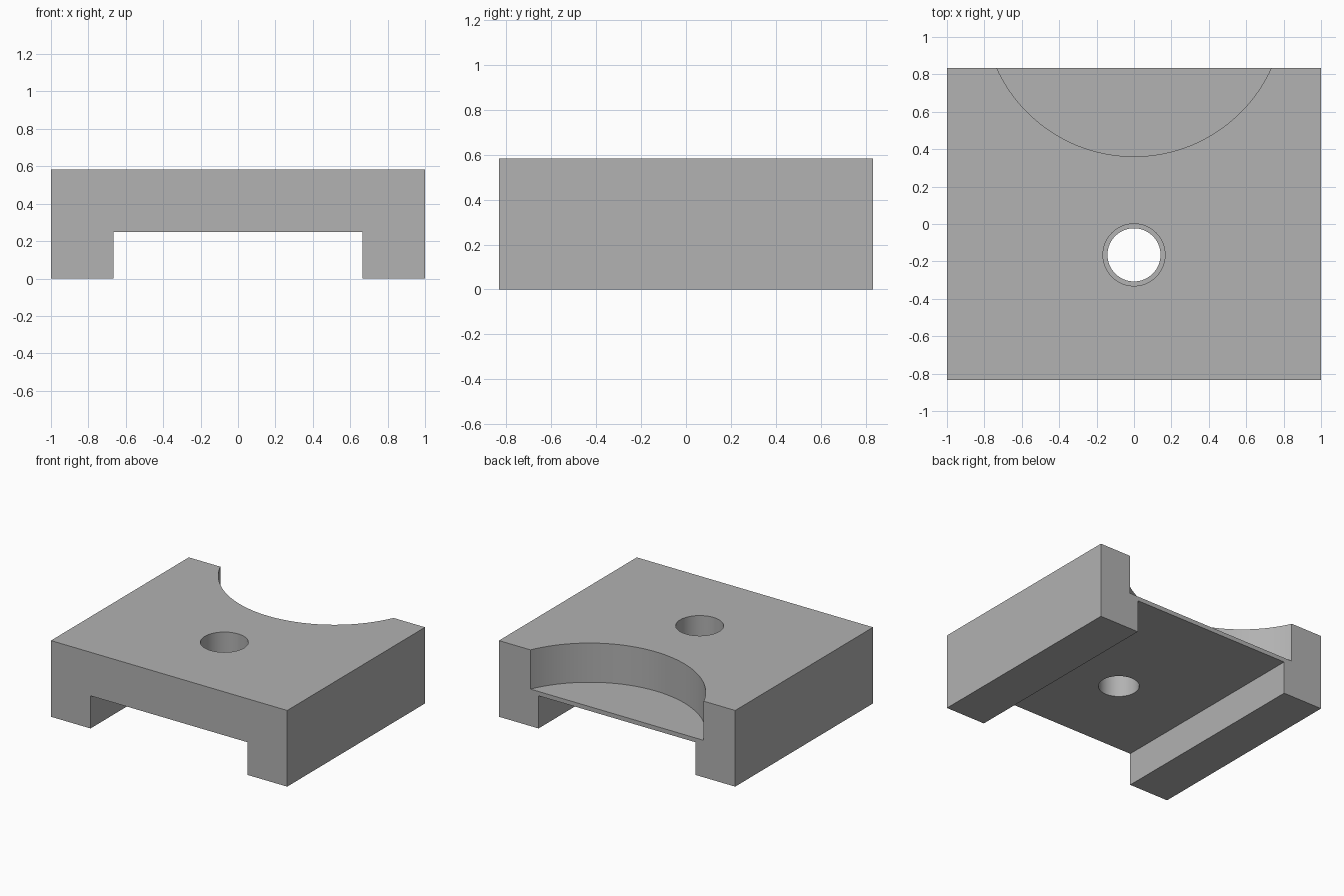
import bpy, bmesh, math

cube = bpy.data.objects.get("Cube")
if cube:
    bpy.data.objects.remove(cube, do_unlink=True)

WIDTH, DEPTH, HEIGHT = 2.0, 1.667, 0.583
CHANNEL_HALF, CHANNEL_TOP = 0.665, 0.25
HOLE_Y = -0.165

gray = bpy.data.materials.new("plain gray")
gray.use_nodes = True
color = (0.445, 0.445, 0.445, 1)
gray.diffuse_color = color
gray.node_tree.nodes["Principled BSDF"].inputs["Base Color"].default_value = color


def make_object(name, bm):
    bmesh.ops.recalc_face_normals(bm, faces=bm.faces)
    mesh = bpy.data.meshes.new(name)
    bm.to_mesh(mesh)
    bm.free()
    mesh.materials.append(gray)
    obj = bpy.data.objects.new(name, mesh)
    bpy.context.collection.objects.link(obj)
    return obj


def cut_cylinder(target, name, y, radius, bottom, top, sides):
    """Cut an upright round pocket or hole, then drop the cutter."""
    bm = bmesh.new()
    bmesh.ops.create_cone(bm, cap_ends=True, segments=sides, radius1=radius,
                          radius2=radius, depth=top - bottom)
    bmesh.ops.translate(bm, verts=bm.verts, vec=(0, y, (top + bottom) / 2))
    cutter = make_object(name, bm)
    cutter.hide_render = True
    mod = target.modifiers.new(name, "BOOLEAN")
    mod.operation = "DIFFERENCE"
    mod.solver = "EXACT"
    mod.object = cutter
    bpy.context.view_layer.objects.active = target
    bpy.ops.object.modifier_apply(modifier=mod.name)
    bpy.data.objects.remove(cutter, do_unlink=True)


# Channelled block: half profile mirrored, then extruded front to back
half = [(WIDTH / 2, HEIGHT), (WIDTH / 2, 0), (CHANNEL_HALF, 0),
        (CHANNEL_HALF, CHANNEL_TOP)]
profile = half + [(-x, z) for x, z in reversed(half)]
bm = bmesh.new()
face = bm.faces.new([bm.verts.new((x, -DEPTH / 2, z)) for x, z in profile])
extruded = bmesh.ops.extrude_face_region(bm, geom=[face])["geom"]
bmesh.ops.translate(bm, vec=(0, DEPTH, 0),
                    verts=[v for v in extruded if isinstance(v, bmesh.types.BMVert)])
block = make_object("channelled_block", bm)

# Round pocket in the back edge, leaving a thin floor
cut_cylinder(block, "back_pocket", 1.167, 0.806, 0.283, HEIGHT + 0.2, 160)

# Stepped bolt hole: narrow through hole, wider upper half
cut_cylinder(block, "through_hole", HOLE_Y, 0.142, CHANNEL_TOP - 0.1, HEIGHT + 0.1, 64)
cut_cylinder(block, "upper_bore", HOLE_Y, 0.166, 0.417, HEIGHT + 0.1, 64)

# Smooth round walls, sharp edges
bpy.ops.object.select_all(action="DESELECT")
block.select_set(True)
bpy.context.view_layer.objects.active = block
bpy.ops.object.shade_smooth_by_angle(angle=math.radians(30))
